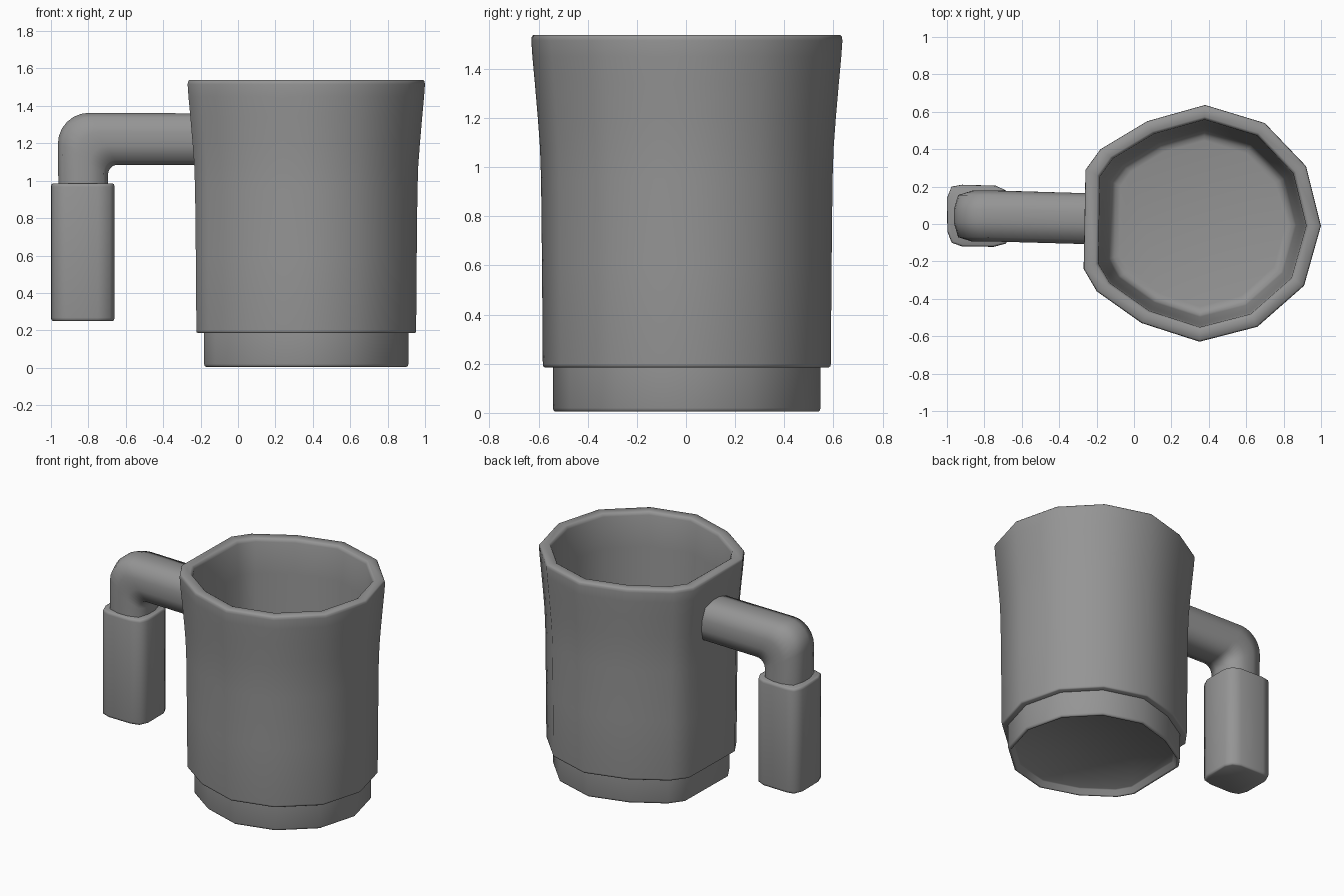
import bpy
import bmesh
from math import sin, cos, pi, radians
from mathutils import Vector

cube = bpy.data.objects.get("Cube")
if cube:
    bpy.data.objects.remove(cube, do_unlink=True)

grey = bpy.data.materials.new("plain grey")
grey.use_nodes = True
grey.diffuse_color = (0.3, 0.3, 0.3, 1)
grey.node_tree.nodes["Principled BSDF"].inputs["Base Color"].default_value = (0.3, 0.3, 0.3, 1)


def loft(name, rings):
    """Skin a list of equal-length rings and cap both ends."""
    bm = bmesh.new()
    loops = [[bm.verts.new(p) for p in ring] for ring in rings]
    n = len(loops[0])
    for a, b in zip(loops, loops[1:]):
        for i in range(n):
            bm.faces.new((a[i], a[(i + 1) % n], b[(i + 1) % n], b[i]))
    bm.faces.new(loops[0][::-1])
    bm.faces.new(loops[-1])
    bmesh.ops.recalc_face_normals(bm, faces=bm.faces)
    mesh = bpy.data.meshes.new(name)
    bm.to_mesh(mesh)
    bm.free()
    mesh.materials.append(grey)
    obj = bpy.data.objects.new(name, mesh)
    bpy.context.collection.objects.link(obj)
    bpy.ops.object.select_all(action="DESELECT")
    obj.select_set(True)
    bpy.context.view_layer.objects.active = obj
    bpy.ops.object.shade_smooth_by_angle(angle=radians(62))
    return obj


def scaled_rings(outline, centre, profile):
    """Stack copies of an outline, one per (scale, height) pair."""
    cx, cy = centre
    return [[Vector((cx + (x - cx) * s, cy + (y - cy) * s, z)) for x, y in outline]
            for s, z in profile]


# Mug outline: a faceted round with one flat side toward the handle
MUG = [(1.0, -.01), (.92, .31), (.70, .54), (.38, .637), (.07, .55), (-.18, .40), (-.26, .29),
       (-.27, -.24), (-.20, -.36), (.04, -.53), (.35, -.63), (.66, -.55), (.91, -.33)]
MUG_CENTRE = (.365, 0)

# Flared cup: outer wall, rounded rim, tapered inside and floor
loft("cup_body", scaled_rings(MUG, MUG_CENTRE, [
    (.80, .185), (.912, .185), (.923, .19), (.925, .20), (.93, .6), (.936, .95), (.943, 1.08),
    (.957, 1.2), (.976, 1.34), (.992, 1.45), (.999, 1.515), (.996, 1.53), (.985, 1.538),
    (.90, 1.538), (.885, 1.532), (.875, 1.515), (.86, 1.3), (.835, .9), (.79, .32),
    (.775, .275), (.74, .255), (.70, .25)]))

# Foot with a shallow hollow underneath
loft("cup_foot", scaled_rings(MUG, MUG_CENTRE, [
    (.79, .045), (.80, .04), (.825, .008), (.83, .005), (.845, .005), (.855, .01), (.86, .02), (.86, .19)]))

# Handle arm: rounded tube with a tight bend, swept between inner and outer edges
INNER, OUTER = Vector((-.64, 0, 1.03)), Vector((-.80, 0, 1.20))
edges = [(Vector((-.2, -.015, 1.08)), Vector((-.2, -.015, 1.365)))]
STEPS = 6
for k in range(STEPS + 1):
    a = pi / 2 * (1 + k / STEPS)
    d = Vector((cos(a), 0, sin(a)))
    edges.append((INNER + d * .05, OUTER + d * .168))
edges.append((Vector((-.69, 0, .95)), Vector((-.965, 0, .95))))
SIDES = 12
arm = []
for inner, outer in edges:
    ring = []
    for i in range(SIDES):
        t = 2 * pi * (i + .5) / SIDES
        c, s = cos(t), sin(t)
        # slightly squared circle that touches both edges
        k = 1 / max(abs(c), abs(s)) ** .4 * .985
        c, s = (max(-1, min(1, v * k)) for v in (c, s))
        p = inner.lerp(outer, .5 + .5 * c)
        ring.append(p + Vector((0, .042 + .141 * s, 0)))
    arm.append(ring)
loft("handle_arm", arm)

# Handle grip: rounded square bar with softened ends
GRIP = [(-.66, .13), (-.685, .18), (-.74, .205), (-.92, .21), (-.975, .20), (-1.0, .14),
        (-.998, -.04), (-.975, -.10), (-.92, -.12), (-.75, -.122), (-.685, -.105), (-.66, -.05)]
loft("handle_grip", scaled_rings(GRIP, (-.83, .043), [
    (.94, .25), (.985, .255), (1, .268), (1, .967), (.985, .98), (.94, .985)]))
